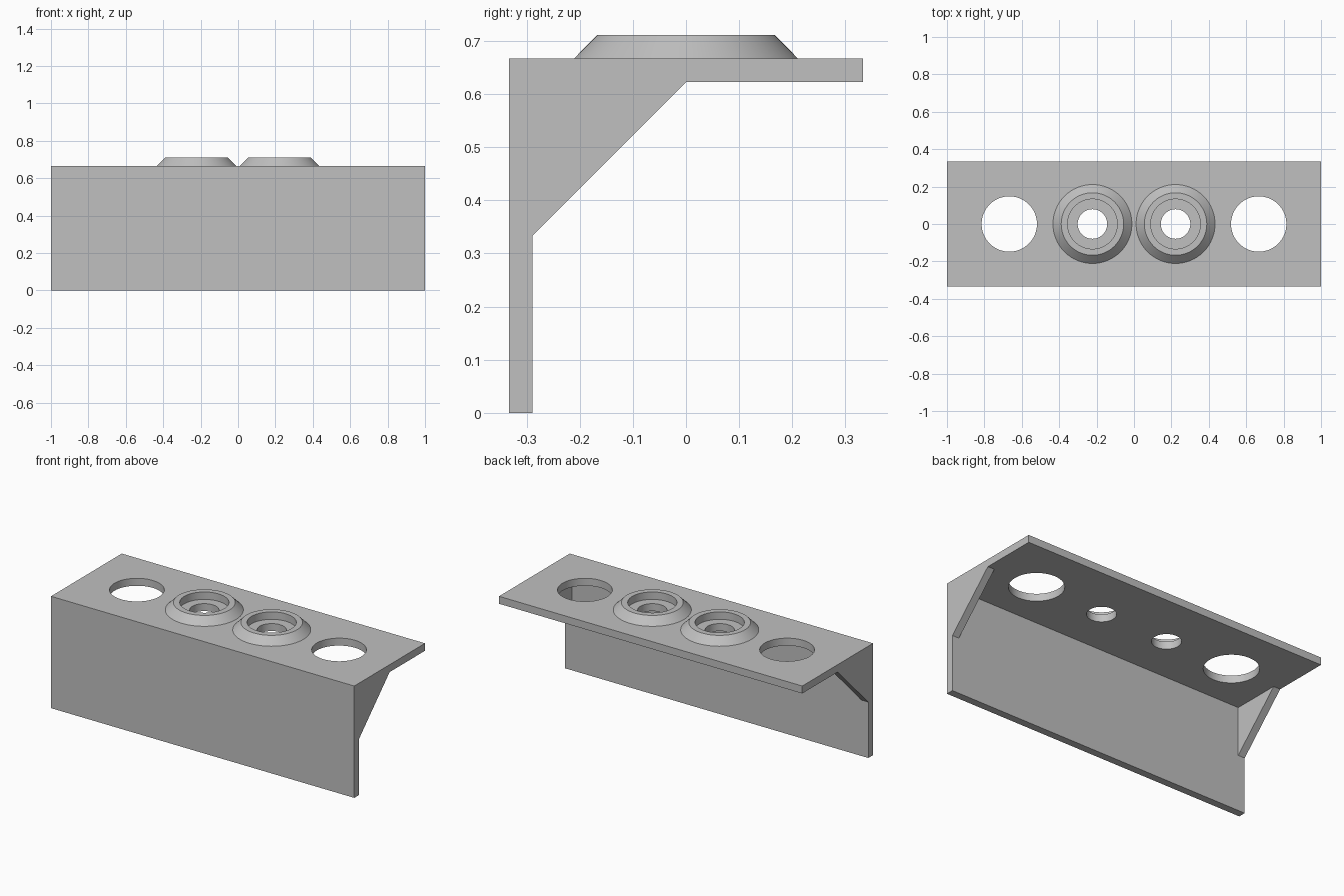
import bpy, bmesh, math

old = bpy.data.objects.get("Cube")
if old:
    bpy.data.objects.remove(old)

# Main sizes
HALF_X, HALF_Y = 1.0, 0.3333
WALL = 0.0444
TOP = 0.6667
UNDER = TOP - WALL
INNER = WALL - HALF_Y
BOSS_X, HOLE_X = 0.2222, 0.6667

grey = bpy.data.materials.new("light grey")
grey.use_nodes = True
grey.diffuse_color = (0.53, 0.53, 0.53, 1)
grey.node_tree.nodes["Principled BSDF"].inputs["Base Color"].default_value = grey.diffuse_color


def make_object(name, bm):
    bmesh.ops.recalc_face_normals(bm, faces=bm.faces)
    mesh = bpy.data.meshes.new(name)
    bm.to_mesh(mesh)
    bm.free()
    obj = bpy.data.objects.new(name, mesh)
    bpy.context.collection.objects.link(obj)
    mesh.materials.append(grey)
    return obj


def select_only(obj):
    bpy.ops.object.select_all(action='DESELECT')
    obj.select_set(True)
    bpy.context.view_layer.objects.active = obj


def smooth(obj):
    select_only(obj)
    bpy.ops.object.shade_smooth_by_angle(angle=math.radians(30))


def prism(name, profile, x0, x1):
    """Extrude a (y, z) profile along x."""
    bm = bmesh.new()
    face = bm.faces.new([bm.verts.new((x0, y, z)) for y, z in profile])
    new = bmesh.ops.extrude_face_region(bm, geom=[face])["geom"]
    verts = [g for g in new if isinstance(g, bmesh.types.BMVert)]
    bmesh.ops.translate(bm, verts=verts, vec=(x1 - x0, 0, 0))
    return make_object(name, bm)


def lathe(name, profile, x):
    """Revolve a closed (radius, z) profile about a vertical axis."""
    bm = bmesh.new()
    verts = [bm.verts.new((r, 0, z)) for r, z in profile]
    edges = [bm.edges.new((v, verts[i - 1])) for i, v in enumerate(verts)]
    bmesh.ops.spin(bm, geom=verts + edges, cent=(0, 0, 0), axis=(0, 0, 1),
                   angle=math.tau, steps=64, use_merge=True)
    bmesh.ops.remove_doubles(bm, verts=bm.verts, dist=1e-5)
    obj = make_object(name, bm)
    obj.location.x = x
    smooth(obj)
    return obj


def drill(obj, x, radius):
    """Cut a vertical round hole through the shelf."""
    bpy.ops.mesh.primitive_cylinder_add(vertices=64, radius=radius, depth=0.2,
                                        location=(x, 0, TOP - WALL / 2))
    cutter = bpy.context.object
    cutter.hide_render = True
    mod = obj.modifiers.new("hole", 'BOOLEAN')
    mod.operation = 'DIFFERENCE'
    mod.solver = 'EXACT'
    mod.object = cutter
    select_only(obj)
    bpy.ops.object.modifier_apply(modifier=mod.name)
    bpy.data.objects.remove(cutter)


# Angle bracket: front wall and shelf
bracket = prism("angle_bracket", [
    (-HALF_Y, 0), (INNER, 0), (INNER, UNDER), (HALF_Y, UNDER),
    (HALF_Y, TOP), (-HALF_Y, TOP)], -HALF_X, HALF_X)

# Large through holes and small screw holes
for side in (-1, 1):
    drill(bracket, side * HOLE_X, 0.148)
    drill(bracket, side * BOSS_X, 0.079)
smooth(bracket)

for side, label in ((-1, "right"), (1, "left")):
    # Triangular end gusset
    prism(label + "_gusset", [(INNER, UNDER + INNER), (0, UNDER), (INNER, UNDER)],
          side * HALF_X, side * (HALF_X - WALL))
    # Raised conical collar around the screw hole
    lathe(label + "_collar", [(0.133, TOP), (0.133, TOP + WALL),
                              (0.167, TOP + WALL), (0.211, TOP)], side * BOSS_X)
